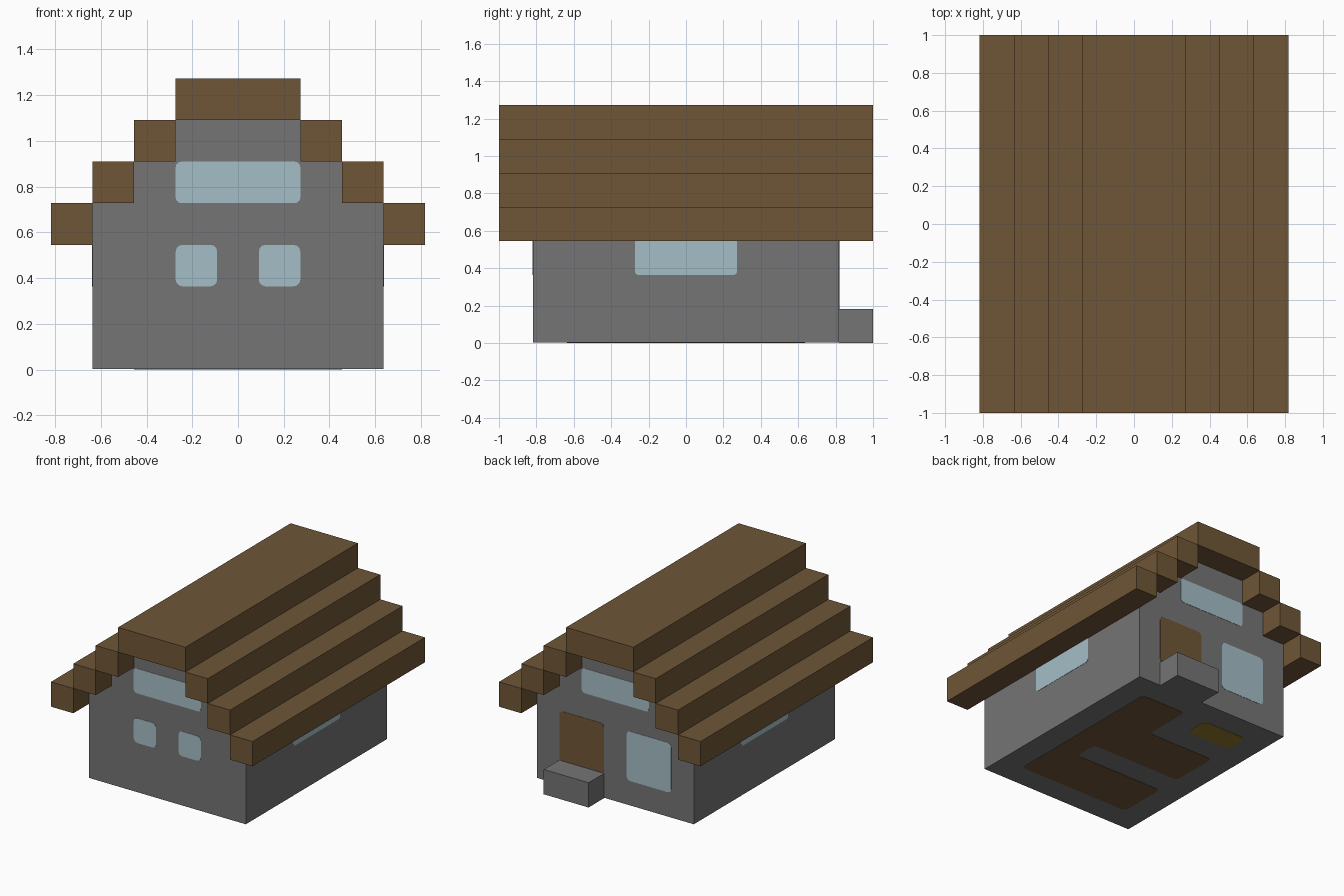
import bpy
import bmesh
from mathutils import Matrix, Vector

U = 2 / 11        # one building block
SKIN = 0.002      # thickness of painted plates

if "Cube" in bpy.data.objects:
    bpy.data.objects.remove(bpy.data.objects["Cube"])


def material(name, rgb):
    linear = [((c / 255 + 0.055) / 1.055) ** 2.4 for c in rgb] + [1]
    mat = bpy.data.materials.new(name)
    mat.use_nodes = True
    mat.diffuse_color = linear
    mat.node_tree.nodes["Principled BSDF"].inputs["Base Color"].default_value = linear
    return mat


STONE = material("grey stone", (117, 117, 117))
WOOD = material("brown wood", (111, 86, 55))
GLASS = material("pale blue glass", (165, 190, 198))
YELLOW = material("dark yellow", (146, 122, 45))


def slab(name, outline, depth, frame, mat, rounding=0):
    """Extrude a flat outline (in blocks) along the frame's third axis."""
    bm = bmesh.new()
    bm.faces.new([bm.verts.new((x * U, y * U, 0)) for x, y in outline])
    if rounding:
        bmesh.ops.bevel(bm, geom=bm.verts[:], offset=rounding, segments=3,
                        profile=0.5, affect='VERTICES')
    top = bmesh.ops.extrude_face_region(bm, geom=bm.faces[:])["geom"]
    bmesh.ops.translate(bm, vec=(0, 0, depth),
                        verts=[v for v in top if isinstance(v, bmesh.types.BMVert)])
    bmesh.ops.transform(bm, matrix=frame, verts=bm.verts[:])
    bmesh.ops.recalc_face_normals(bm, faces=bm.faces[:])
    mesh = bpy.data.meshes.new(name)
    bm.to_mesh(mesh)
    bm.free()
    mesh.materials.append(mat)
    obj = bpy.data.objects.new(name, mesh)
    bpy.context.collection.objects.link(obj)
    return obj


def frame(across, up, origin):
    a, b = Vector(across), Vector(up)
    m = Matrix((a, b, a.cross(b))).transposed().to_4x4()
    m.translation = Vector(origin) * U
    return m


def rect(x0, x1, y0, y1):
    return [(x0, y0), (x1, y0), (x1, y1), (x0, y1)]


# Wall planes: outlines are given as (x or y, z), normals point outward
FRONT = frame((1, 0, 0), (0, 0, 1), (0, -4.5, 0))
BACK = frame((-1, 0, 0), (0, 0, 1), (0, 4.5, 0))
LEFT = frame((0, 1, 0), (0, 0, 1), (3.5, 0, 0))
RIGHT = frame((0, -1, 0), (0, 0, 1), (-3.5, 0, 0))
GROUND = frame((1, 0, 0), (0, 1, 0), (0, 0, 0))

# Stepped gable house body, lifted by one plate thickness
base = SKIN / U
half = [(3.5, base), (3.5, 4), (2.5, 4), (2.5, 5), (1.5, 5), (1.5, 6)]
profile = half + [(-x, z) for x, z in reversed(half)]
slab("house_body", profile, -9 * U, FRONT, STONE)

# Stepped roof beams, mirrored, and the ridge cap
ROOF = frame((1, 0, 0), (0, 0, 1), (0, -5.5, 0))
for step in range(3):
    x, z = 3.5 - step, 3 + step
    slab(f"roof_beam_left_{step + 1}", rect(x, x + 1, z, z + 1), -11 * U, ROOF, WOOD)
    slab(f"roof_beam_right_{step + 1}", rect(-x - 1, -x, z, z + 1), -11 * U, ROOF, WOOD)
slab("roof_ridge", rect(-1.5, 1.5, 6, 7), -11 * U, ROOF, WOOD)

# Doorstep and door at the back
slab("doorstep", rect(-2.5, -0.5, 0, 1), U, BACK, STONE)
slab("door", rect(-2.5, -0.5, 1, 3), SKIN, BACK, WOOD, 0.03)

# Windows
slab("back_window", rect(0.5, 2.5, 1, 3), SKIN, BACK, GLASS, 0.03)
for side, plane in (("front", FRONT), ("back", BACK)):
    slab(side + "_attic_window", rect(-1.5, 1.5, 4, 5), SKIN, plane, GLASS, 0.025)
for side, plane in (("left", LEFT), ("right", RIGHT)):
    slab(side + "_side_window", rect(-1.5, 1.5, 2, 3.5), SKIN, plane, GLASS, 0.02)
for side, x in (("left", 0.5), ("right", -1.5)):
    slab(f"front_window_{side}", rect(x, x + 1, 2, 3), SKIN, FRONT, GLASS, 0.03)

# Painted floor areas on the underside
floor = [(2.5, 3.5), (0.5, 3.5), (0.5, 1.5), (-2.5, 1.5), (-2.5, -0.5), (1.5, -0.5),
         (1.5, -1.5), (-2.5, -1.5), (-2.5, -3.5), (2.5, -3.5)]
slab("floor_boards", floor, SKIN, GROUND, WOOD, 0.03)
slab("floor_mat", rect(-2.5, -0.5, 2.5, 3.5), SKIN, GROUND, YELLOW, 0.04)
